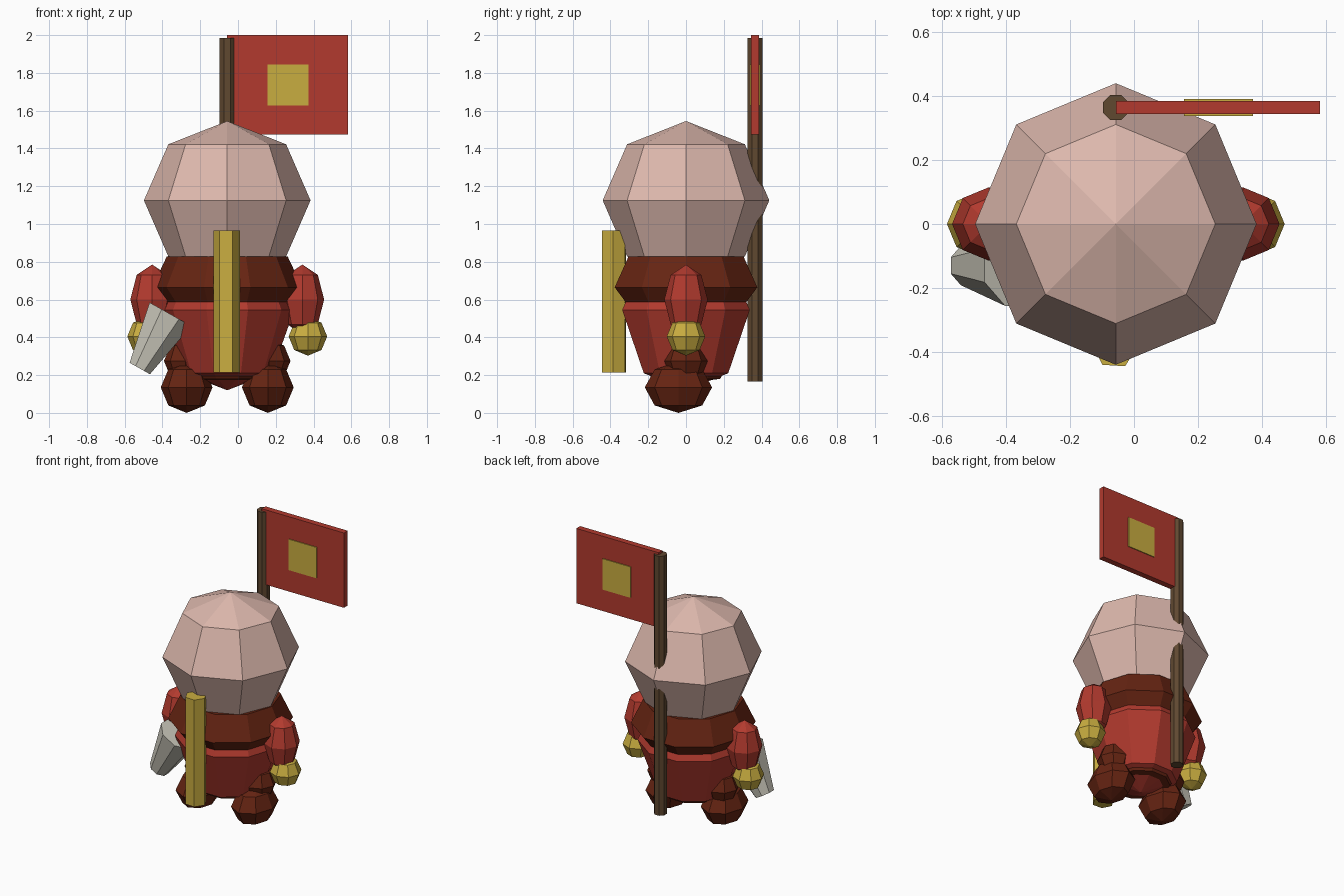
import bpy, bmesh, math
from mathutils import Matrix, Vector

if "Cube" in bpy.data.objects:
    bpy.data.objects.remove(bpy.data.objects["Cube"])

CX = -0.057  # body axis


def material(name, rgb):
    m = bpy.data.materials.new(name)
    lin = [((c / 255 + 0.055) / 1.055) ** 2.4 for c in rgb]
    m.diffuse_color = (*lin, 1)
    m.use_nodes = True
    m.node_tree.nodes["Principled BSDF"].inputs["Base Color"].default_value = m.diffuse_color
    return m


SKIN = material("pale_pink", (221, 184, 173))
RED = material("red", (178, 58, 46))
BROWN = material("red_brown", (102, 36, 18))
GOLD = material("gold", (201, 173, 64))
WOOD = material("dark_wood", (96, 72, 48))
GREY = material("stone_grey", (204, 201, 188))


def finish(name, bm, mat):
    bmesh.ops.remove_doubles(bm, verts=bm.verts, dist=1e-5)
    bmesh.ops.recalc_face_normals(bm, faces=bm.faces)
    me = bpy.data.meshes.new(name)
    bm.to_mesh(me)
    bm.free()
    me.materials.append(mat)
    ob = bpy.data.objects.new(name, me)
    bpy.context.collection.objects.link(ob)
    return ob


def lathe(name, profile, n, loc, mat, phase=0.0, sy=1.0, axis=None):
    """Closed faceted solid from a (radius, height) profile."""
    bm = bmesh.new()
    rings = []
    for r, z in profile:
        if r == 0:
            rings.append([bm.verts.new((0, 0, z))] * n)
        else:
            angs = [phase + 2 * math.pi * i / n for i in range(n)]
            rings.append([bm.verts.new((r * math.cos(a), sy * r * math.sin(a), z)) for a in angs])
    for lo, hi in zip(rings, rings[1:]):
        for i in range(n):
            j = (i + 1) % n
            bm.faces.new(list(dict.fromkeys((lo[i], lo[j], hi[j], hi[i]))))
    for ring in (rings[0], rings[-1]):
        if ring[0] is not ring[1]:
            bm.faces.new(ring)
    mtx = Matrix.Translation(loc)
    if axis:
        mtx = mtx @ Vector(axis).to_track_quat('Z', 'Y').to_matrix().to_4x4()
    bm.transform(mtx)
    return finish(name, bm, mat)


def ball(name, loc, r, rz, mat, sy=1.0, n=8):
    """Low-poly ellipsoid with four bands."""
    prof = [(0, -rz), (r * .707, -rz * .707), (r, 0), (r * .707, rz * .707), (0, rz)]
    return lathe(name, prof, n, loc, mat, sy=sy)


def box(name, lo, hi, mat):
    bm = bmesh.new()
    bmesh.ops.create_cube(bm, size=1)
    lo, hi = Vector(lo), Vector(hi)
    for v in bm.verts:
        v.co = Vector([c * d + m for c, d, m in zip(v.co, hi - lo, (lo + hi) / 2)])
    return finish(name, bm, mat)


# head, collar, torso and hem
ball("head", (CX, 0, 1.125), .441, .42, SKIN)
lathe("collar", [(.335, .585), (.397, .665), (.32, .828)], 10, (CX, 0, 0), BROWN)
lathe("torso", [(0, .12), (.235, .21), (.355, .545), (.33, .60)], 10, (CX, 0, 0), RED)
lathe("hem", [(.12, .172), (.19, .18), (.205, .205), (.12, .22), (.12, .172)], 10, (CX, 0, 0), BROWN)

# paired limbs
for side, s in (("left", -1), ("right", 1)):
    ball(side + "_arm", (CX + s * .398, 0, .60), .115, .185, RED)
    ball(side + "_hand", (CX + s * .427, 0, .405), .102, .102, GOLD)
    ball(side + "_leg", (CX + s * .22, 0, .275), .115, .115, BROWN)
    ball(side + "_boot", (CX + s * .215, -.04, .135), .137, .135, BROWN, sy=1.3)

# tapered tankard held on the left
lathe("tankard", [(.067, 0), (.137, .33)], 8, (-.52, -.13, .235), GREY,
      phase=math.pi / 8, axis=(.49, 0, .87))

# hanging front bar
lathe("front_bar", [(.071, .215), (.071, .965)], 6, (-.06, -.382, 0), GOLD, phase=-.06)

# flag and pole on the back
lathe("flag_pole", [(.043, .165), (.043, 1.985)], 8, (-.057, .365, 0), WOOD, phase=math.pi / 8)
box("flag", (-.057, .344, 1.475), (.582, .386, 2.0), RED)
for name, y0, y1 in (("flag_square_front", .338, .345), ("flag_square_back", .385, .392)):
    box(name, (.157, y0, 1.628), (.373, y1, 1.845), GOLD)
